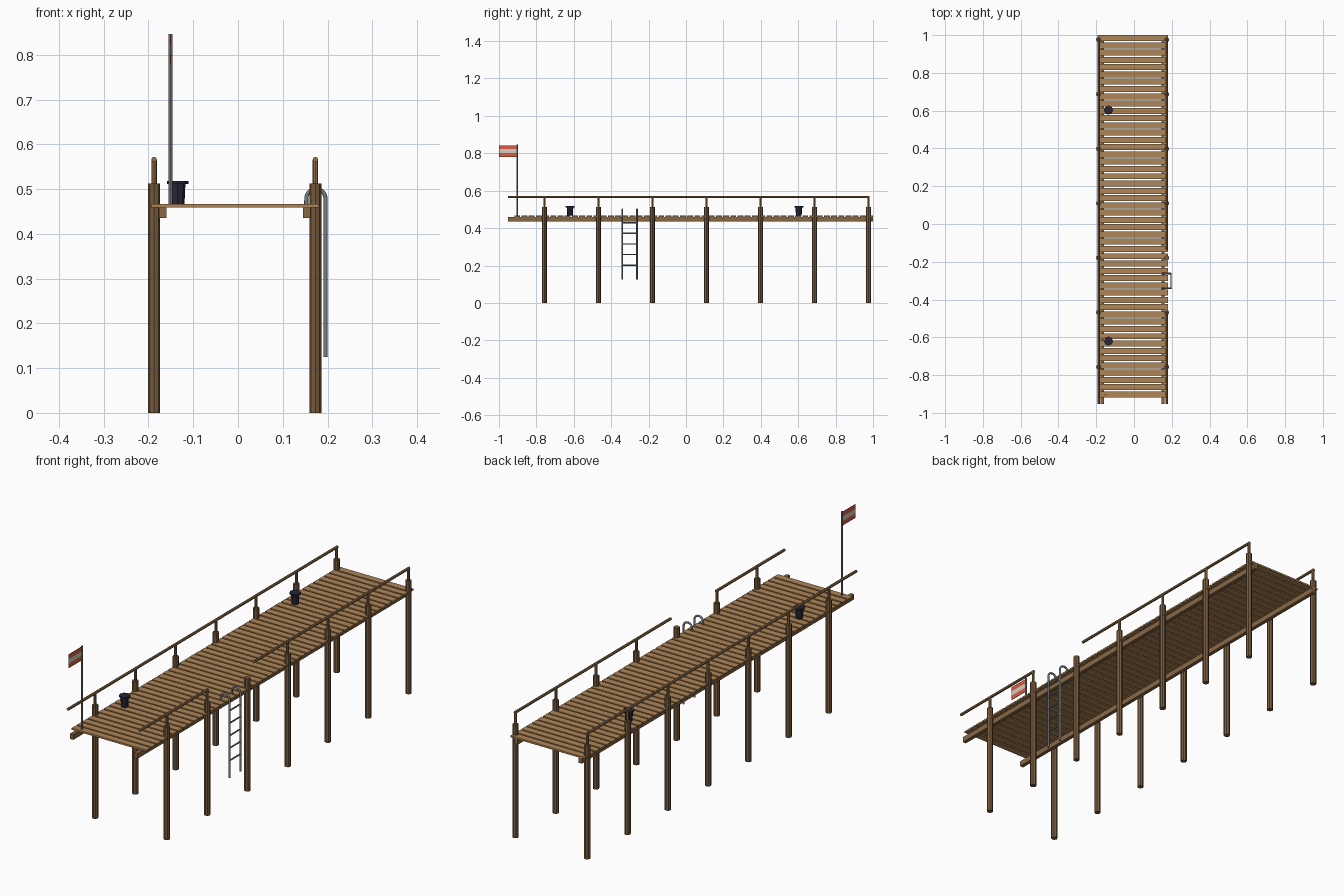
import bpy, bmesh, math
from mathutils import Vector

cube = bpy.data.objects.get("Cube")
if cube:
    bpy.data.objects.remove(cube, do_unlink=True)


def material(name, rgb):
    m = bpy.data.materials.new(name)
    m.use_nodes = True
    m.diffuse_color = (*rgb, 1)
    m.node_tree.nodes["Principled BSDF"].inputs["Base Color"].default_value = (*rgb, 1)
    return m


PLANK = material("light plank wood", (0.42, 0.235, 0.095))
POST = material("dark post wood", (0.19, 0.105, 0.048))
RAIL = material("rail wood", (0.29, 0.165, 0.07))
BEAM = material("beam wood", (0.25, 0.14, 0.06))
STEEL = material("ladder steel", (0.19, 0.21, 0.24))
POLE = material("pole grey", (0.27, 0.27, 0.26))
BIN = material("bin navy", (0.02, 0.02, 0.042))
RED = material("flag red", (0.68, 0.11, 0.06))
CREAM = material("flag cream", (0.68, 0.62, 0.52))


def add_mesh(name, mat, mesh):
    ob = bpy.data.objects.new(name, mesh)
    mesh.materials.clear()
    mesh.materials.append(mat)
    bpy.context.scene.collection.objects.link(ob)
    return ob


def finish(name, mat, bm):
    mesh = bpy.data.meshes.new(name)
    bm.to_mesh(mesh)
    bm.free()
    return add_mesh(name, mat, mesh)


def add_box(bm, lo, hi):
    lo, hi = Vector(lo), Vector(hi)
    verts = bmesh.ops.create_cube(bm, size=1)["verts"]
    bmesh.ops.scale(bm, vec=hi - lo, verts=verts)
    bmesh.ops.translate(bm, vec=(lo + hi) / 2, verts=verts)


def add_rod(bm, start, end, r1, r2=None, sides=8):
    start, end = Vector(start), Vector(end)
    axis = end - start
    verts = bmesh.ops.create_cone(bm, cap_ends=True, segments=sides, radius1=r1,
                                  radius2=r1 if r2 is None else r2,
                                  depth=axis.length)["verts"]
    turn = Vector((0, 0, 1)).rotation_difference(axis).to_matrix()
    bmesh.ops.rotate(bm, cent=(0, 0, 0), matrix=turn, verts=verts)
    bmesh.ops.translate(bm, vec=(start + end) / 2, verts=verts)


LEFT_X, RIGHT_X = 0.173, -0.1875
FRONT, BACK = -0.953, 1.0
DECK_FRONT, DECK_TOP = -0.925, 0.467
POST_TOP, RAIL_Z = 0.512, 0.566
post_ys = [-0.757 + i * 0.2888 for i in range(7)]
GATE = 2  # post beside the ladder opening, without a railing

# Deck planks
COUNT = 50
pitch = (BACK - DECK_FRONT) / COUNT
bm = bmesh.new()
for i in range(COUNT):
    y = BACK - i * pitch
    add_box(bm, (-0.193, y - pitch * 0.82, 0.459), (0.181, y, DECK_TOP))
finish("deck_planks", PLANK, bm)

# Long beams under the deck
for name, x0, x1 in (("left_beam", 0.145, 0.162), ("right_beam", -0.177, -0.16)):
    bm = bmesh.new()
    add_box(bm, (x0, FRONT, 0.435), (x1, BACK, 0.459))
    finish(name, BEAM, bm)

# Piles, railing posts and handrails on both sides
sides = (("left", LEFT_X, ((FRONT, post_ys[1]), (-0.137, post_ys[-1])), GATE),
         ("right", RIGHT_X, ((FRONT, post_ys[-1]),), None))
for side, x, spans, skip in sides:
    piles, rails = bmesh.new(), bmesh.new()
    for i, y in enumerate(post_ys):
        add_rod(piles, (x, y, 0), (x, y, POST_TOP), 0.0135)
        if i != skip:
            add_rod(rails, (x, y, POST_TOP - 0.01), (x, y, RAIL_Z), 0.0062)
    for y0, y1 in spans:
        add_rod(rails, (x, y0, RAIL_Z), (x, y1 + 0.005, RAIL_Z), 0.0062)
    finish(side + "_piles", POST, piles)
    finish(side + "_railing", RAIL, rails)

# Litter bins with wide lids
for name, y in (("front_bin", -0.62), ("back_bin", 0.603)):
    bm = bmesh.new()
    x = -0.135
    add_rod(bm, (x, y, DECK_TOP), (x, y, 0.511), 0.0155, 0.0175)
    add_rod(bm, (x, y, 0.511), (x, y, 0.518), 0.024)
    finish(name, BIN, bm)

# Flagpole and striped flag
POLE_X, POLE_Y, FLAG_TOP = -0.151, -0.903, 0.843
bm = bmesh.new()
add_rod(bm, (POLE_X, POLE_Y, 0.46), (POLE_X, POLE_Y, 0.846), 0.0045)
finish("flagpole", POLE, bm)
stripe = 0.0207
for i, mat in enumerate((RED, CREAM, RED)):
    top = FLAG_TOP - i * stripe
    bm = bmesh.new()
    add_box(bm, (POLE_X - 0.001, -1.0, top - stripe), (POLE_X + 0.001, POLE_Y, top))
    finish("flag_stripe_%d" % (i + 1), mat, bm)

# Ladder rails: straight legs that hook over onto the deck
LADDER_X, HOOK_R, HOOK_Z = 0.1955, 0.0215, 0.479
ladder_ys = (-0.34, -0.262)
for name, y in zip(("front_ladder_rail", "back_ladder_rail"), ladder_ys):
    path = [(LADDER_X, y, 0.125)]
    for k in range(11):
        a = math.pi * k / 10
        path.append((LADDER_X - HOOK_R + HOOK_R * math.cos(a), y,
                     HOOK_Z + HOOK_R * math.sin(a)))
    path.append((LADDER_X - 2 * HOOK_R, y, 0.46))
    curve = bpy.data.curves.new(name + "_path", "CURVE")
    curve.dimensions = "3D"
    curve.bevel_depth = 0.0045
    curve.bevel_resolution = 2
    curve.use_fill_caps = True
    spline = curve.splines.new("POLY")
    spline.points.add(len(path) - 1)
    for point, co in zip(spline.points, path):
        point.co = (*co, 1)
    helper = bpy.data.objects.new(name + "_path", curve)
    bpy.context.scene.collection.objects.link(helper)
    graph = bpy.context.evaluated_depsgraph_get()
    mesh = bpy.data.meshes.new_from_object(helper.evaluated_get(graph))
    bpy.data.objects.remove(helper, do_unlink=True)
    rail = add_mesh(name, STEEL, mesh)
    for poly in mesh.polygons:
        poly.use_smooth = len(poly.vertices) == 4

# Ladder rungs
bm = bmesh.new()
for i in range(5):
    z = 0.202 + i * 0.0567
    add_rod(bm, (LADDER_X, ladder_ys[0], z), (LADDER_X, ladder_ys[1], z), 0.0035)
finish("ladder_rungs", STEEL, bm)
